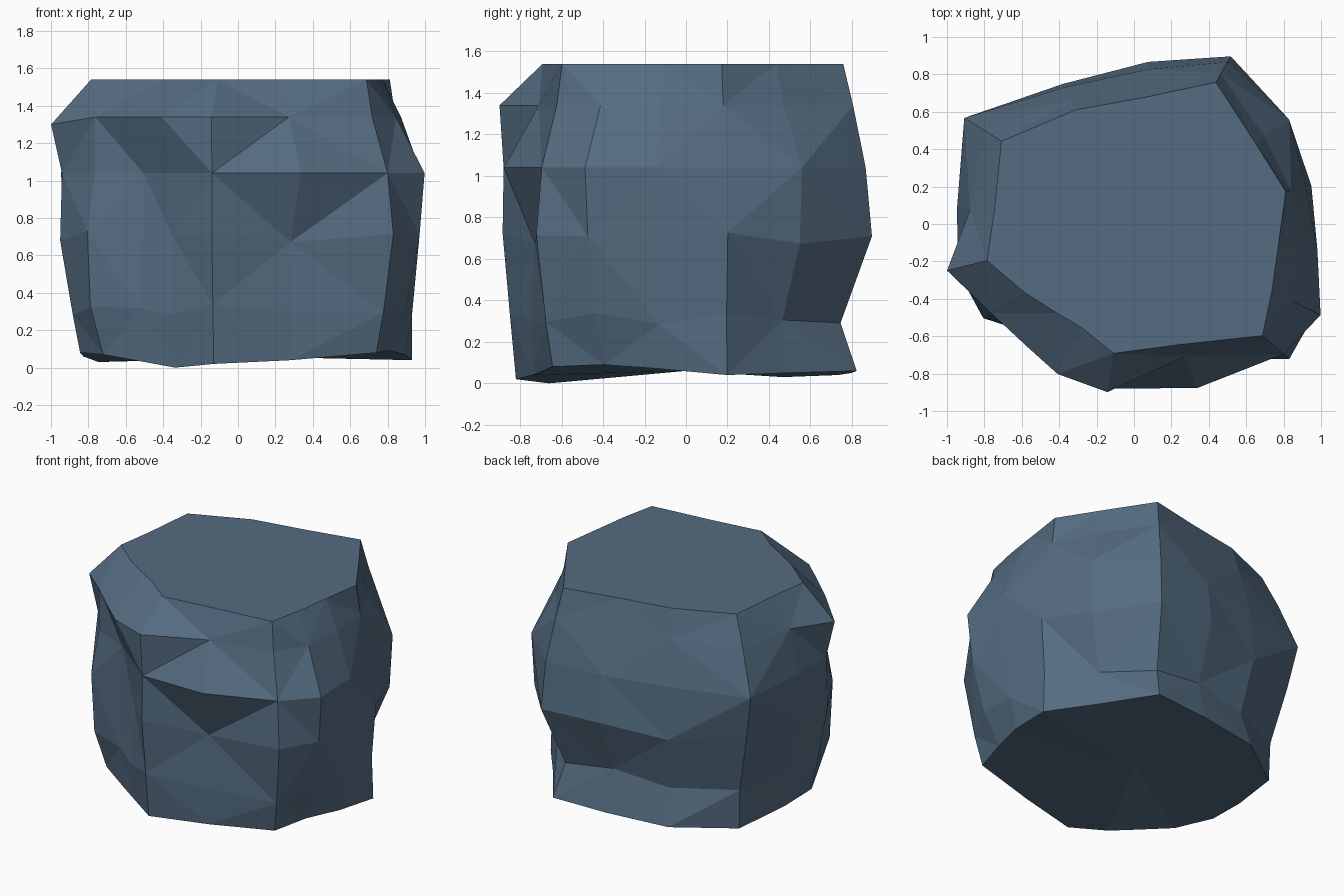
import bpy, bmesh, math

if "Cube" in bpy.data.objects:
    bpy.data.objects.remove(bpy.data.objects["Cube"])

# Column directions around the boulder (degrees), placed on its main ridges
ANGLES = [12, 34, 60, 85, 117, 148, 175, 194, 212, 229, 243, 261, 291, 319, 334, 352]

# Uneven heights of the bottom rim, one per column
RIM = [.04, .05, .06, .05, .04, .03, .06, .08, .07, .03, .0, .02, .04, .08, .09, .07]

# Ring heights with one radius per column
RINGS = [
    (0.00, [.95, .86, .95, .80, .82, .88, .83, .87, .85, .76, .74, .83, .79, .98, .90, .90]),
    (0.31, [.94, .83, .86, .73, .75, .89, .87, .91, .93, .79, .78, .86, .80, 1.03, 1.0, .94]),
    (0.70, [.97, .98, 1.035, .87, .84, 1.0, .93, .98, .95, .78, .76, .895, .78, 1.10, 1.08, .97]),
    (1.04, [.94, 1.0, 1.0, .83, .82, 1.07, .95, .97, .90, .77, .79, .89, .94, 1.06, 1.11, .99]),
    (1.34, [.86, .84, .93, .74, .74, .94, .88, 1.03, .90, .87, .90, .91, .76, .95, .94, .88]),
    (1.54, [.83, .78, .875, .68, .685, .835, .75, .81, .69, .63, .62, .70, .69, .91, .82, .78]),
]

bm = bmesh.new()
loops = []
for level, (z, radii) in enumerate(RINGS):
    loop = []
    for i, (deg, r) in enumerate(zip(ANGLES, radii)):
        a = math.radians(deg)
        # bottom rim is chipped, lower rings slightly uneven, upper rings level
        lift = RIM[i] if level == 0 else (0, .03, .03, 0, 0, 0)[level] * math.sin(i * 2.3 + level)
        if level == 4 and i == 7:
            lift = -0.04
        loop.append(bm.verts.new((r * math.cos(a), r * math.sin(a), z + lift)))
    loops.append(loop)

# Faceted sides
n = len(ANGLES)
for k, (lo, hi) in enumerate(zip(loops, loops[1:])):
    for i in range(n):
        j = (i + 1) % n
        if (i + k) % 2 == 0:
            bm.faces.new((lo[i], lo[j], hi[j]))
            bm.faces.new((lo[i], hi[j], hi[i]))
        else:
            bm.faces.new((lo[i], lo[j], hi[i]))
            bm.faces.new((lo[j], hi[j], hi[i]))

# Flat top and slightly hollow underside
bm.faces.new(loops[-1])
centre = bm.verts.new((0, 0, 0.06))
for i in range(n):
    bm.faces.new((loops[0][(i + 1) % n], loops[0][i], centre))

bmesh.ops.recalc_face_normals(bm, faces=bm.faces[:])
mesh = bpy.data.meshes.new("boulder")
bm.to_mesh(mesh)
bm.free()
boulder = bpy.data.objects.new("boulder", mesh)
bpy.context.collection.objects.link(boulder)

# Slate blue-grey stone
stone = bpy.data.materials.new("slate_stone")
stone.diffuse_color = (0.09, 0.15, 0.22, 1)
stone.use_nodes = True
stone.node_tree.nodes["Principled BSDF"].inputs["Base Color"].default_value = stone.diffuse_color
mesh.materials.append(stone)
